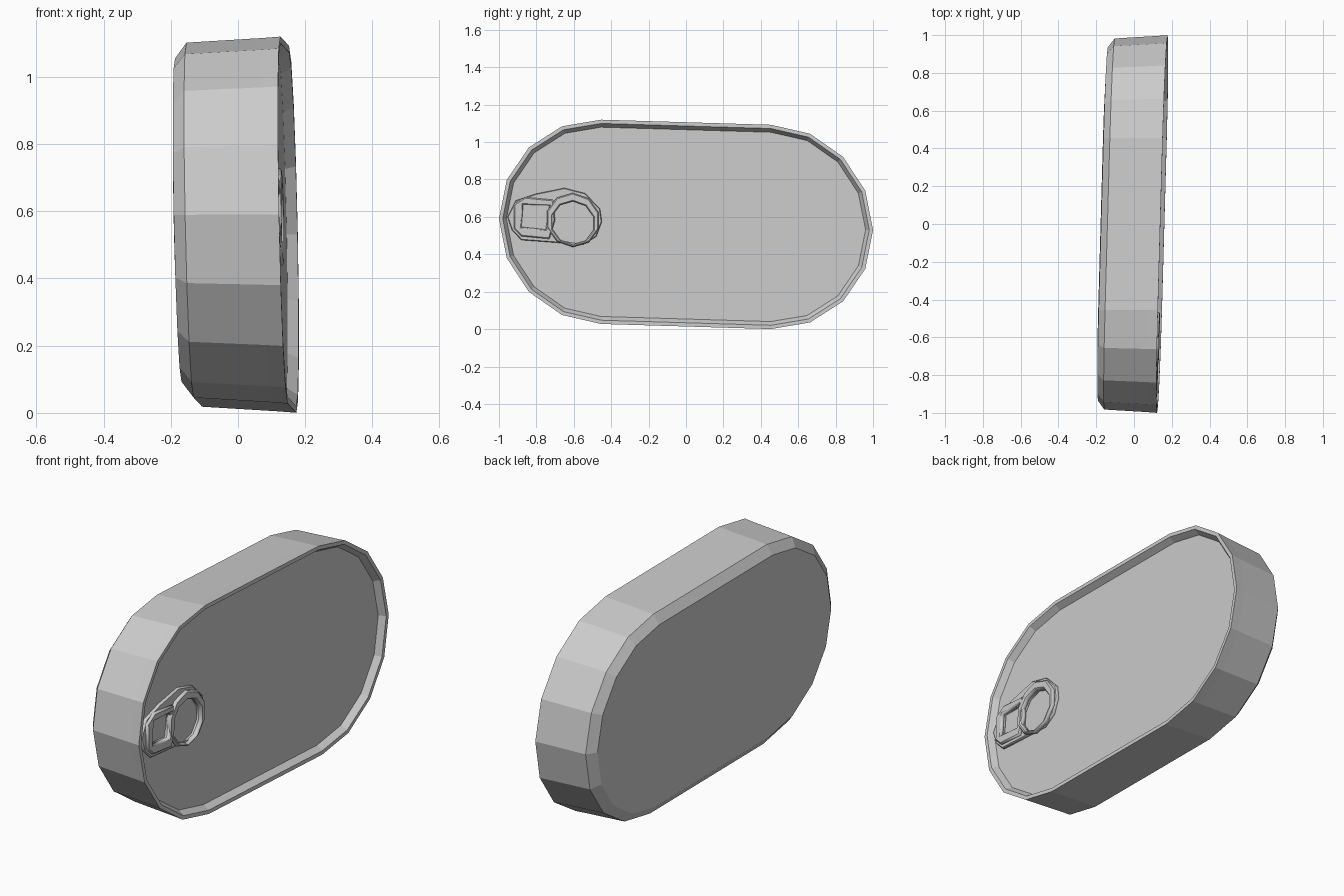
import bpy, bmesh
from math import sin, cos, pi, radians
from mathutils import Matrix

if "Cube" in bpy.data.objects:
    bpy.data.objects.remove(bpy.data.objects["Cube"])

R, HALF, ZC = 0.546, 0.454, 0.56
STEPS = 8

# The whole tin leans slightly: x drifts with y and z, z drifts with y
LEAN = Matrix(((1, 0.028, -0.02, 0),
               (0, 1, 0, 0),
               (0, -0.03, 1, ZC),
               (0, 0, 0, 1)))


def stadium(inset):
    """Rounded-end outline as (y, z) points about the centre."""
    pts = []
    for side, start in ((1, -90), (-1, 90)):
        for i in range(STEPS + 1):
            a = radians(start + 180 * i / STEPS)
            pts.append((side * HALF + (R - inset) * cos(a), (R - inset) * sin(a)))
    return pts


def add_object(name, mesh):
    obj = bpy.data.objects.new(name, mesh)
    bpy.context.collection.objects.link(obj)
    return obj


def lofted(name, sections):
    """Loft stadium outlines along x; sections are (x, inset)."""
    bm = bmesh.new()
    rings = [[bm.verts.new((x, y, z)) for y, z in stadium(d)] for x, d in sections]
    for a, b in zip(rings, rings[1:]):
        for i in range(len(a)):
            j = (i + 1) % len(a)
            bm.faces.new((a[i], a[j], b[j], b[i]))
    bm.faces.new(rings[0])
    bm.faces.new(rings[-1])
    bmesh.ops.recalc_face_normals(bm, faces=bm.faces)
    bm.transform(LEAN)
    mesh = bpy.data.meshes.new(name)
    bm.to_mesh(mesh)
    bm.free()
    return add_object(name, mesh)


def plate(name, loops, x, thick, bevel):
    """Flat plate with holes, drawn in (y, z) and facing +x."""
    cu = bpy.data.curves.new(name + "_outline", 'CURVE')
    cu.dimensions = '2D'
    cu.fill_mode = 'BOTH'
    cu.extrude = thick / 2
    cu.bevel_depth = bevel
    cu.bevel_resolution = 0
    cu.offset = -bevel
    for pts in loops:
        sp = cu.splines.new('POLY')
        sp.points.add(len(pts) - 1)
        for p, (y, z) in zip(sp.points, pts):
            p.co = (y, z - ZC, 0, 1)
        sp.use_cyclic_u = True
    tmp = add_object(name + "_outline", cu)
    bpy.context.view_layer.update()
    mesh = bpy.data.meshes.new_from_object(tmp.evaluated_get(bpy.context.evaluated_depsgraph_get()))
    bpy.data.objects.remove(tmp)
    # local x, y, z -> world y, z, x
    turn = Matrix(((0, 0, 1, x), (1, 0, 0, 0), (0, 1, 0, 0), (0, 0, 0, 1)))
    mesh.transform(LEAN @ turn)
    return add_object(name, mesh)


def circle(y, z, r, n):
    return [(y + r * cos(2 * pi * (i + 0.5) / n), z + r * sin(2 * pi * (i + 0.5) / n))
            for i in range(n)]


# Tin body: chamfered back, tapered wall, raised rim and recessed lid
lofted("tin_body", [(-0.172, 0.30), (-0.165, 0.065), (-0.13, 0.018), (0.10, 0.004),
                    (0.15, 0.0), (0.15, 0.02), (0.118, 0.04)])

# Pull tab: base plate, finger ring and rivet end
ring_hole = circle(-0.605, 0.55, 0.115, 10)
rivet_hole = [(-0.88, 0.52), (-0.75, 0.51), (-0.73, 0.64), (-0.87, 0.64)]
plate("tab_base", [[(-0.93, 0.50), (-0.88, 0.45), (-0.55, 0.435), (-0.48, 0.48),
                    (-0.45, 0.56), (-0.46, 0.63), (-0.54, 0.71), (-0.65, 0.735),
                    (-0.80, 0.70), (-0.91, 0.66), (-0.955, 0.57)],
                   ring_hole, rivet_hole], 0.122, 0.014, 0.004)
plate("tab_finger_ring", [circle(-0.605, 0.565, 0.145, 10), ring_hole], 0.136, 0.016, 0.006)
plate("tab_rivet_end", [[(-0.92, 0.51), (-0.88, 0.47), (-0.73, 0.46), (-0.70, 0.56),
                         (-0.71, 0.67), (-0.86, 0.68), (-0.92, 0.64)], rivet_hole],
      0.134, 0.014, 0.006)
